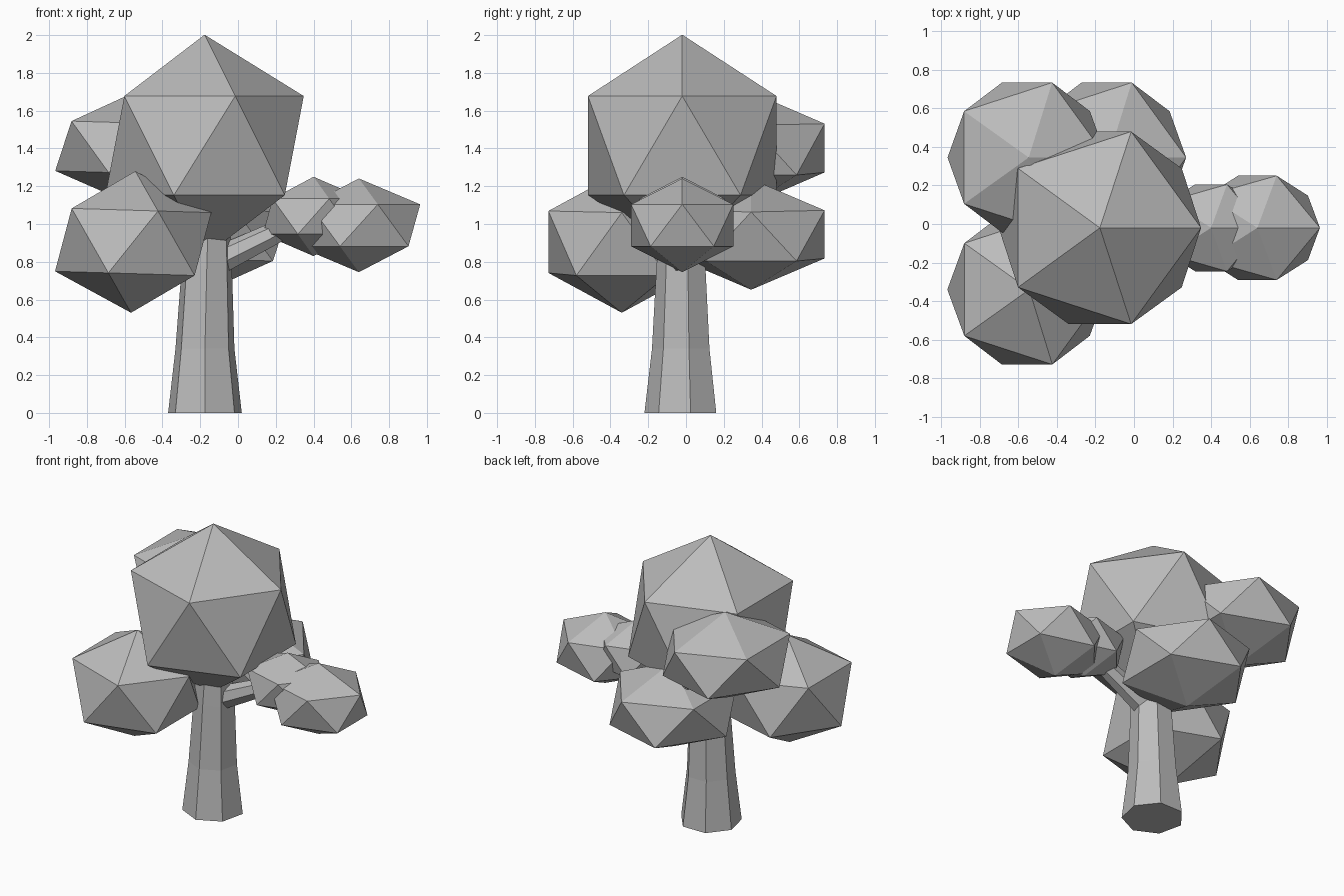
import bpy, bmesh, math
from mathutils import Vector, Matrix

if "Cube" in bpy.data.objects:
    bpy.data.objects.remove(bpy.data.objects["Cube"])

grey = bpy.data.materials.new("plain grey")
grey.diffuse_color = (0.5, 0.5, 0.5, 1)
grey.use_nodes = True
grey.node_tree.nodes["Principled BSDF"].inputs["Base Color"].default_value = grey.diffuse_color


def finish(name, bm):
    bmesh.ops.recalc_face_normals(bm, faces=bm.faces[:])
    mesh = bpy.data.meshes.new(name)
    bm.to_mesh(mesh)
    bm.free()
    mesh.materials.append(grey)
    obj = bpy.data.objects.new(name, mesh)
    bpy.context.collection.objects.link(obj)
    return obj


def foliage(name, centre, radii, tilt=0.0):
    """Faceted leaf clump: a squashed, slightly tilted icosahedron."""
    bm = bmesh.new()
    matrix = (Matrix.Translation(centre) @ Matrix.Rotation(tilt, 4, 'Y')
              @ Matrix.Diagonal((*radii, 1)))
    bmesh.ops.create_icosphere(bm, subdivisions=1, radius=1, matrix=matrix)
    return finish(name, bm)


def limb(name, sections, sides, axis=Vector((0, 0, 1))):
    """Tapered limb through (centre, radius) sections, square to the axis."""
    bm = bmesh.new()
    turn = axis.to_track_quat('Z', 'Y')
    rings = []
    for centre, radius in sections:
        ring = []
        for i in range(sides):
            a = math.pi / 2 + math.tau * i / sides
            offset = turn @ Vector((radius * math.cos(a), radius * math.sin(a), 0))
            ring.append(bm.verts.new(Vector(centre) + offset))
        rings.append(ring)
    for low, high in zip(rings, rings[1:]):
        for i in range(sides):
            j = (i + 1) % sides
            bm.faces.new((low[i], low[j], high[j], high[i]))
    bm.faces.new(rings[0][::-1])
    bm.faces.new(rings[-1])
    return finish(name, bm)


# Seven-sided trunk with a flared foot
limb("trunk", [((-0.175, -0.02, 0), 0.2), ((-0.175, -0.02, 0.34), 0.16),
               ((-0.165, -0.02, 0.78), 0.136), ((-0.155, -0.02, 1.1), 0.115)], 7)

# Side branch reaching to the small clumps
start, end = Vector((-0.13, -0.02, 0.79)), Vector((0.38, -0.02, 1.04))
limb("side_branch", [(start, 0.08), (end, 0.05)], 7, end - start)

# Leaf clumps
foliage("crown", (-0.177, -0.02, 1.415), (0.587, 0.587, 0.587))
foliage("front_left_clump", (-0.555, -0.34, 0.905), (0.457, 0.457, 0.375), 0.03)
foliage("back_left_clump", (-0.555, 0.345, 1.402), (0.457, 0.457, 0.297), 0.03)
foliage("back_clump", (-0.142, 0.345, 0.945), (0.457, 0.457, 0.293), 0.03)
foliage("right_inner_clump", (0.4, -0.02, 1.04), (0.3, 0.265, 0.21))
foliage("right_outer_clump", (0.64, -0.02, 0.993), (0.363, 0.318, 0.248))
